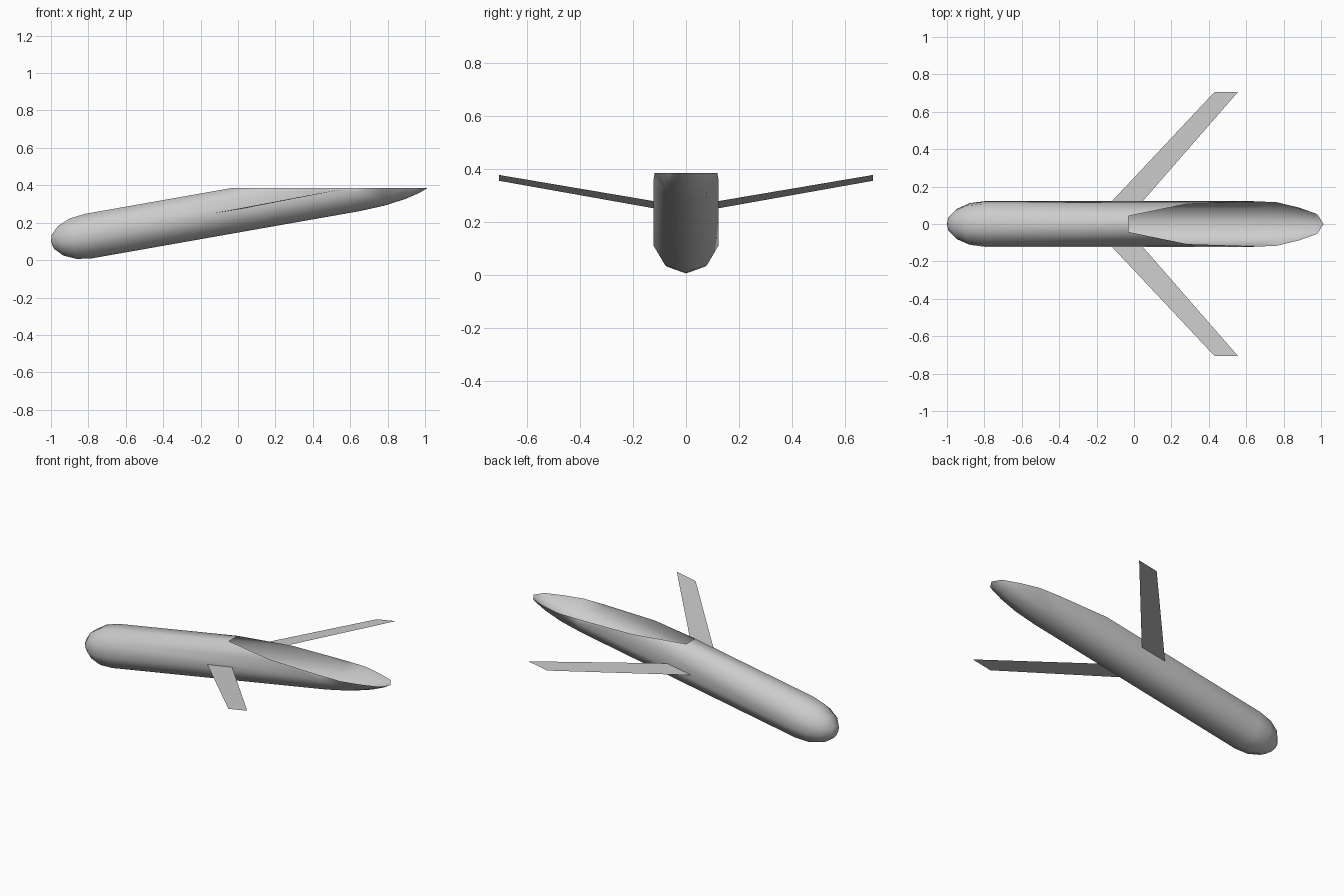
import bpy, bmesh, math
from mathutils import Matrix, Vector

if "Cube" in bpy.data.objects:
    bpy.data.objects.remove(bpy.data.objects["Cube"])

PITCH = math.radians(10)
RADIUS = 0.124
SIDES = 9
RIM_HEIGHT = 0.386

grey = bpy.data.materials.new("light grey")
grey.use_nodes = True
grey.diffuse_color = (0.6, 0.6, 0.6, 1)
grey.node_tree.nodes["Principled BSDF"].inputs["Base Color"].default_value = grey.diffuse_color


def finish(bm, name):
    mesh = bpy.data.meshes.new(name)
    bm.to_mesh(mesh)
    bm.free()
    mesh.materials.append(grey)
    obj = bpy.data.objects.new(name, mesh)
    bpy.context.collection.objects.link(obj)
    return obj


# Hollow hull: nine-sided tube with a round nose and a longer tapered tail
def hull():
    barrel, nose, tail = 1.45, 0.203, 0.45
    stations = [(-nose * math.cos(math.radians(a)), math.sin(math.radians(a)))
                for a in (18, 42, 66, 90)]
    stations += [(barrel + tail * math.sin(math.radians(a)), math.cos(math.radians(a)))
                 for a in (0, 18, 34, 48, 62, 76)]
    bm = bmesh.new()
    rings = []
    for s, scale in stations:
        ring = []
        for i in range(SIDES):
            a = math.tau * (i + 0.5) / SIDES
            ring.append(bm.verts.new((s, RADIUS * scale * math.sin(a), RADIUS * scale * math.cos(a))))
        rings.append(ring)
    for r0, r1 in zip(rings, rings[1:]):
        for i in range(SIDES):
            j = (i + 1) % SIDES
            bm.faces.new((r0[i], r0[j], r1[j], r1[i]))
    for ring, s in ((rings[0], -nose), (rings[-1], barrel + tail)):
        tip = bm.verts.new((s, 0, 0))
        for i in range(SIDES):
            bm.faces.new((ring[i], ring[(i + 1) % SIDES], tip))
    bmesh.ops.recalc_face_normals(bm, faces=bm.faces)

    # Pitch the tail up, then slice off everything above the level rim
    bm.transform(Matrix.Translation((-0.8, 0, 0.132)) @ Matrix.Rotation(-PITCH, 4, "Y"))
    bmesh.ops.bisect_plane(bm, geom=bm.verts[:] + bm.edges[:] + bm.faces[:],
                           plane_co=(0, 0, RIM_HEIGHT), plane_no=(0, 0, 1), clear_outer=True)
    obj = finish(bm, "hull")
    bpy.context.view_layer.objects.active = obj
    obj.select_set(True)
    bpy.ops.object.shade_smooth_by_angle(angle=math.radians(42))
    obj.select_set(False)


# Thin swept wing with dihedral; side is +1 or -1 along y
def wing(name, side):
    outline = [(-0.12, 0.12, 0.252), (0.045, 0.12, 0.279),
               (0.555, 0.705, 0.378), (0.43, 0.705, 0.356)]
    bm = bmesh.new()
    face = bm.faces.new([bm.verts.new(Vector((x, y * side, z))) for x, y, z in outline])
    face.normal_update()
    if face.normal.z < 0:
        face.normal_flip()
    finish(bm, name)


hull()
wing("back_wing", 1)
wing("front_wing", -1)
